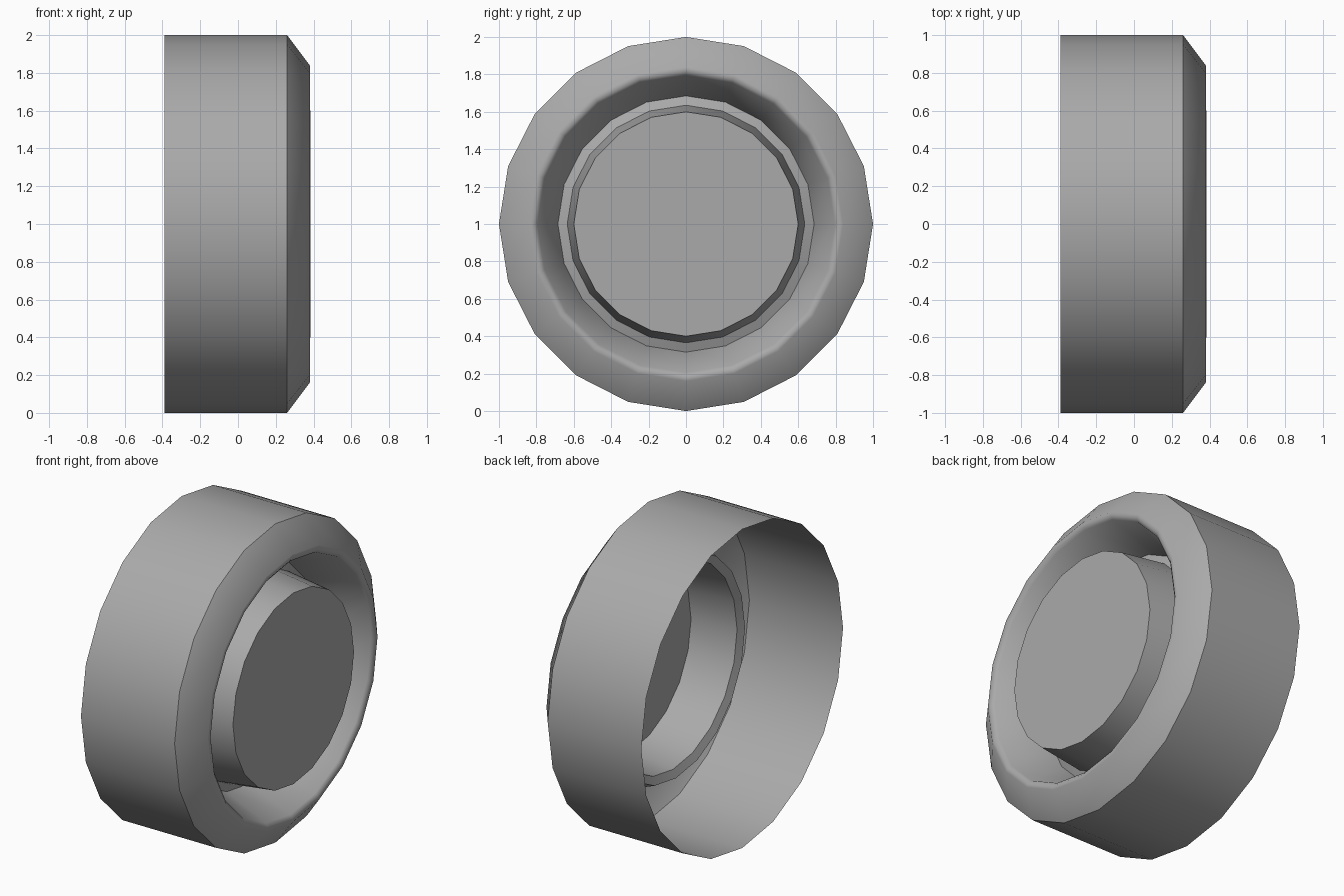
import bpy, bmesh
from math import sin, cos, pi, radians

if "Cube" in bpy.data.objects:
    bpy.data.objects.remove(bpy.data.objects["Cube"], do_unlink=True)

SIDES = 20
COLOUR = (0.4, 0.4, 0.4, 1)

grey = bpy.data.materials.new("plain grey")
grey.use_nodes = True
grey.diffuse_color = COLOUR
grey.node_tree.nodes["Principled BSDF"].inputs["Base Color"].default_value = COLOUR


def lathe(name, profile, capped=False):
    """Turn (x, radius) points around the x axis at height 1."""
    bm = bmesh.new()
    rings = []
    for x, r in profile:
        angles = [2 * pi * i / SIDES for i in range(SIDES)]
        rings.append([bm.verts.new((x, r * sin(a), 1 + r * cos(a))) for a in angles])
    for a, b in zip(rings, rings[1:]):
        for i in range(SIDES):
            j = (i + 1) % SIDES
            bm.faces.new((a[i], b[i], b[j], a[j]))
    if capped:
        bm.faces.new(list(reversed(rings[-1])))
    # orient so the cap and front faces look towards +x
    bm.normal_update()
    if sum(f.normal.x * f.calc_area() for f in bm.faces) < 0:
        bmesh.ops.reverse_faces(bm, faces=bm.faces[:])
    mesh = bpy.data.meshes.new(name)
    bm.to_mesh(mesh)
    bm.free()
    mesh.materials.append(grey)
    obj = bpy.data.objects.new(name, mesh)
    bpy.context.collection.objects.link(obj)
    bpy.ops.object.select_all(action='DESELECT')
    obj.select_set(True)
    bpy.context.view_layer.objects.active = obj
    bpy.ops.object.shade_smooth_by_angle(angle=radians(40))
    return obj


# Open-backed outer wall, bevelled front, rounded lip and inward cone
lathe("outer_shell", [(-0.39, 1), (0.26, 1), (0.38, 0.84), (0.38, 0.815),
                      (0.365, 0.795), (0.07, 0.685)])

# Groove floor and tapered centre with a flat front
hub = lathe("hub", [(0.07, 0.685), (0.09, 0.635), (0.385, 0.60)], capped=True)

# The cap must wind the same way as the hub wall
bm = bmesh.new()
bm.from_mesh(hub.data)
bmesh.ops.recalc_face_normals(bm, faces=bm.faces[:])
cap = max(bm.faces, key=lambda f: len(f.verts))
if cap.normal.x < 0:
    bmesh.ops.reverse_faces(bm, faces=bm.faces[:])
bm.to_mesh(hub.data)
bm.free()
